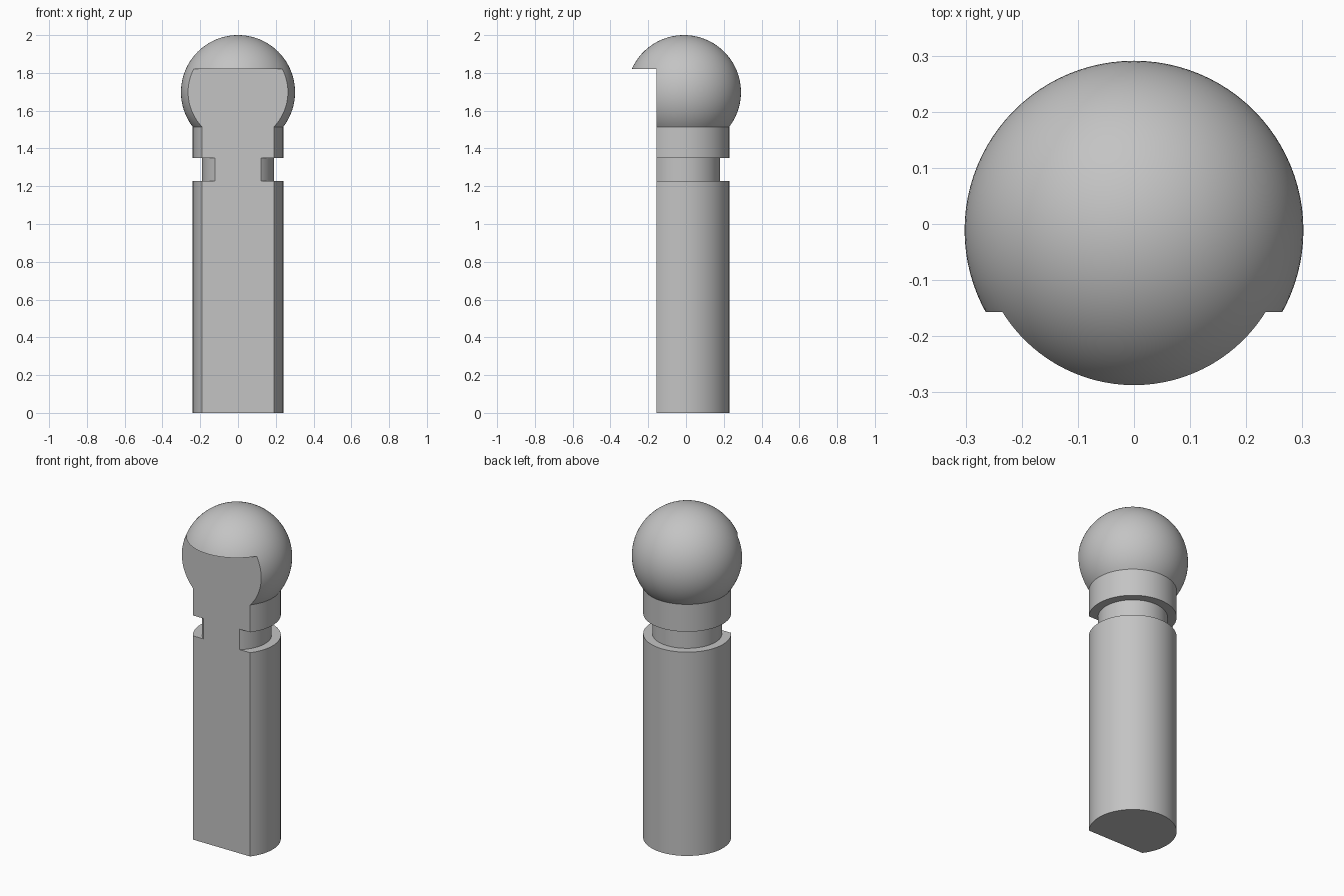
import bpy, bmesh, math
from mathutils import Matrix, Vector

cube = bpy.data.objects.get("Cube")
if cube:
    bpy.data.objects.remove(cube)

AXIS_Y = -0.011       # centre line of the turned body
FLAT_Y = -0.157       # plane of the milled front flat
FLAT_TOP = 1.82       # ledge under the overhanging cap
SHAFT_R, GROOVE_R, BALL_R = 0.24, 0.19, 0.302
BALL_Z = 2.0 - BALL_R

grey = bpy.data.materials.new("plain grey")
grey.use_nodes = True
colour = (0.55, 0.55, 0.55, 1)
grey.diffuse_color = colour
grey.node_tree.nodes["Principled BSDF"].inputs["Base Color"].default_value = colour


def add_object(name, bm):
    mesh = bpy.data.meshes.new(name)
    bmesh.ops.recalc_face_normals(bm, faces=bm.faces)
    bm.to_mesh(mesh)
    bm.free()
    obj = bpy.data.objects.new(name, mesh)
    bpy.context.collection.objects.link(obj)
    mesh.materials.append(grey)
    return obj


# Turned pin: shaft, ring groove, collar and ball end in one profile
profile = [(0, 0), (SHAFT_R, 0), (SHAFT_R, 1.227), (GROOVE_R, 1.227),
           (GROOVE_R, 1.35), (SHAFT_R, 1.35)]
start = -math.acos(SHAFT_R / BALL_R)
steps = 40
for i in range(steps + 1):
    a = start + (math.pi / 2 - start) * i / steps
    profile.append((BALL_R * math.cos(a), BALL_Z + BALL_R * math.sin(a)))

bm = bmesh.new()
verts = [bm.verts.new((r, 0, z)) for r, z in profile]
edges = [bm.edges.new(pair) for pair in zip(verts, verts[1:])]
bmesh.ops.spin(bm, geom=verts + edges, cent=(0, 0, 0), axis=(0, 0, 1),
               angle=math.tau, steps=96, use_duplicate=False)
bmesh.ops.remove_doubles(bm, verts=bm.verts, dist=1e-5)
bmesh.ops.dissolve_degenerate(bm, edges=bm.edges, dist=1e-5)
bmesh.ops.translate(bm, verts=bm.verts, vec=(0, AXIS_Y, 0))
pin = add_object("ball_end_pin", bm)

# Block that mills the front flat and leaves the cap overhanging
bm = bmesh.new()
size = Vector((2, 1, FLAT_TOP + 1))
centre = Vector((0, FLAT_Y - size.y / 2, FLAT_TOP - size.z / 2))
bmesh.ops.create_cube(bm, size=1, matrix=Matrix.Translation(centre) @ Matrix.Diagonal(size.to_4d()))
cutter = add_object("flat_cutter", bm)
cutter.hide_render = True

cut = pin.modifiers.new("front flat", 'BOOLEAN')
cut.operation = 'DIFFERENCE'
cut.solver = 'EXACT'
cut.object = cutter

bpy.ops.object.select_all(action='DESELECT')
pin.select_set(True)
bpy.context.view_layer.objects.active = pin
bpy.ops.object.modifier_apply(modifier=cut.name)
bpy.data.objects.remove(cutter)
bpy.ops.object.shade_smooth_by_angle(angle=math.radians(25))
